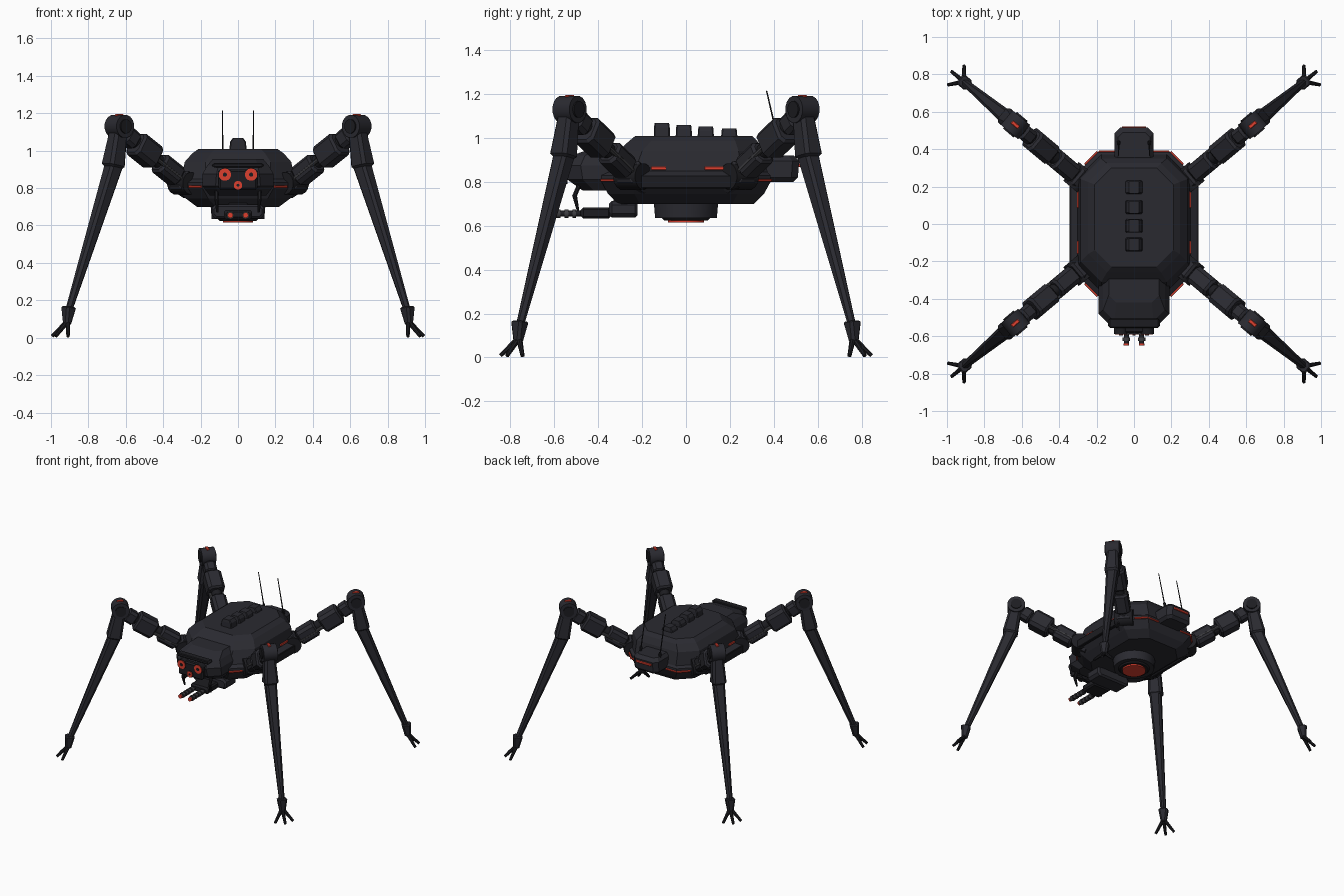
import bpy, math
from mathutils import Vector, Matrix

if "Cube" in bpy.data.objects:
    bpy.data.objects.remove(bpy.data.objects["Cube"])


def material(name, col):
    m = bpy.data.materials.new(name)
    m.diffuse_color = (*col, 1)
    m.use_nodes = True
    m.node_tree.nodes["Principled BSDF"].inputs["Base Color"].default_value = m.diffuse_color
    return m


BODY = material("charcoal_armour", (0.023, 0.023, 0.030))
DARK = material("black_metal", (0.012, 0.012, 0.015))
GREY = material("grey_metal", (0.05, 0.05, 0.055))
RED = material("red_glow", (0.72, 0.05, 0.028))


def make(name, verts, faces, mat):
    me = bpy.data.meshes.new(name)
    me.from_pydata(verts, [], faces)
    me.materials.append(mat)
    ob = bpy.data.objects.new(name, me)
    bpy.context.collection.objects.link(ob)
    return ob


def skin(name, rings, mat, M=Matrix()):
    """Bridge equal rings of points and cap both ends."""
    n = len(rings[0])
    faces = [tuple(range(n))[::-1]]
    for k in range(len(rings) - 1):
        for i in range(n):
            j = (i + 1) % n
            faces.append((k * n + i, k * n + j, (k + 1) * n + j, (k + 1) * n + i))
    faces.append(tuple((len(rings) - 1) * n + i for i in range(n)))
    return make(name, [M @ Vector(p) for r in rings for p in r], faces, mat)


def octagon(z, hx, y0, y1, c):
    """Rectangle with chamfered corners at height z."""
    return [(hx - c, y0, z), (hx, y0 + c, z), (hx, y1 - c, z), (hx - c, y1, z),
            (c - hx, y1, z), (-hx, y1 - c, z), (-hx, y0 + c, z), (c - hx, y0, z)]


def loft(name, sections, mat, M=Matrix()):
    return skin(name, [octagon(*s) for s in sections], mat, M)


def along(a, b):
    a, b = Vector(a), Vector(b)
    q = (b - a).to_track_quat('Z', 'Y')
    return Matrix.Translation(a) @ q.to_matrix().to_4x4(), (b - a).length


def block(name, a, b, w, h, mat, c=0.012, w2=None, h2=None, e=0.012):
    """Chamfered block from a to b, with half width w and half height h."""
    M, L = along(a, b)
    w2, h2 = w2 or w, h2 or h
    sec = [(0, w - e, e - h, h - e, c * .8), (e, w, -h, h, c),
           (L - e, w2, -h2, h2, c), (L, w2 - e, e - h2, h2 - e, c * .8)]
    return loft(name, sec, mat, M)


def rod(name, a, b, r, mat, r2=None, n=16):
    M, L = along(a, b)
    r2 = r if r2 is None else r2
    ring = lambda q, z: [(q * math.cos(math.tau * (i + .5) / n),
                          q * math.sin(math.tau * (i + .5) / n), z) for i in range(n)]
    ob = skin(name, [ring(r, 0), ring(r2, L)], mat, M)
    if n > 10:
        bpy.context.view_layer.objects.active = ob
        ob.select_set(True)
        bpy.ops.object.shade_smooth_by_angle(angle=math.radians(40))
        ob.select_set(False)
    return ob


# Hull: tapered belly, side skirt and upper shell
loft("lower_hull", [(0.70, .22, -.31, .31, .10), (0.745, .28, -.355, .355, .12),
                    (0.80, .335, -.385, .385, .145), (0.83, .335, -.385, .385, .145),
                    (0.85, .30, -.36, .365, .13)], BODY)
loft("upper_shell", [(0.83, .305, -.37, .375, .13), (0.94, .285, -.31, .35, .11),
                     (0.985, .245, -.26, .325, .10), (1.01, .21, -.23, .30, .09)], BODY)
for s in (-1, 1):
    block("side_rail", (s * .333, -.22, .80), (s * .333, .25, .80), .012, .03, DARK, .004)
    # glowing slots on the shell sides
    for y0, y1 in ((-.16, -.09), (.085, .21)):
        block("side_light", (s * .301, y0, .862), (s * .301, y1, .862), .005, .007, RED, .002, e=.002)
    # glowing strips on the corner chamfers
    for t in (-1, 1):
        block("corner_light", (s * .195, t * .387, .807), (s * .262, t * .318, .807),
              .006, .006, RED, .002, e=.002)
    block("rear_edge_light", (s * .10, .386, .807), (s * .19, .386, .807), .006, .006, RED, .002, e=.002)

# Spine vents, stepping down toward the rear
for y, top in ((-.11, 1.068), (-.01, 1.06), (.09, 1.052), (.197, 1.043)):
    loft("spine_vent", [(1.0, .047, y - .037, y + .037, .006), (top - .02, .042, y - .036, y + .036, .006),
                        (top, .027, y - .033, y + .033, .005)], BODY)

# Rear pack with light and antennas
loft("rear_pack", [(.80, .085, .30, .49, .02), (.82, .105, .30, .51, .03),
                   (.895, .105, .30, .515, .03), (.92, .085, .30, .49, .025)], BODY)
block("rear_light", (-.065, .516, .875), (.065, .516, .875), .006, .008, RED, .002, e=.002)
for s in (-1, 1):
    rod("antenna", (s * .082, .44, .90), (s * .082, .367, 1.215), .0045, DARK, .003, 6)
    rod("antenna_base", (s * .082, .438, .91), (s * .082, .43, .945), .01, DARK, n=8)

# Head with sensor plate, brow and eyes
loft("head", [(.76, .15, -.47, -.22, .05), (.81, .19, -.54, -.22, .07), (.875, .19, -.555, -.22, .075),
              (.92, .165, -.52, -.22, .06), (.955, .135, -.42, -.22, .04)], BODY)
block("sensor_plate", (-.105, -.562, .845), (.105, -.562, .845), .022, .055, DARK, .01)
block("brow", (-.14, -.53, .922), (.14, -.53, .922), .025, .012, DARK, .005)
for x, z, r in ((-.07, .872, .033), (.07, .872, .033), (0, .815, .023)):
    rod("eye_rim", (x, -.54, z), (x, -.588, z), r * 1.12, DARK)
    rod("eye", (x, -.58, z), (x, -.592, z), r, RED)
    rod("pupil", (x, -.588, z), (x, -.595, z), r * .33, DARK)

# Jaw prongs
for s in (-1, 1):
    rod("jaw_upper", (s * .115, -.485, .79), (s * .115, -.508, .735), .011, DARK, n=8)
    rod("jaw_lower", (s * .115, -.508, .74), (s * .11, -.492, .67), .011, DARK, .006, 8)

# Chin gun
block("gun_mount", (0, -.22, .675), (0, -.35, .675), .14, .038, BODY, .018)
block("gun_neck", (0, -.28, .70), (0, -.28, .78), .06, .05, DARK)
block("gun_housing", (0, -.34, .658), (0, -.48, .658), .075, .025, DARK, .01)
for s in (-1, 1):
    x = s * .041
    rod("gun_barrel", (x, -.47, .655), (x, -.645, .655), .014, DARK)
    for k in range(4):
        y = -.50 - .036 * k
        rod("barrel_ring", (x, y, .655), (x, y - .018, .655), .02, GREY)
    rod("muzzle_light", (x, -.64, .655), (x, -.649, .655), .015, RED)

# Belly turret
rod("belly_turret", (0, 0, .71), (0, 0, .635), .148, BODY, .142, 24)
rod("belly_rim", (0, 0, .64), (0, 0, .625), .115, DARK, .10, 24)
rod("belly_light", (0, 0, .63), (0, 0, .615), .082, RED, n=24)

# Four legs, each in a vertical plane through the centre
ANG = math.radians(39.9)
for sx in (-1, 1):
    for sy in (-1, 1):
        u = Vector((sx * math.cos(ANG), sy * math.sin(ANG), 0))
        side = Vector((-u.y, u.x, 0))
        P = lambda r, z, o=0: u * r + side * o + Vector((0, 0, z))
        # hip and thigh
        rod("hip_joint", P(.38, .825, -.065), P(.38, .825, .065), .06, DARK)
        block("hip_block", P(.31, .79), P(.42, .85), .062, .055, BODY, .02)
        rod("thigh_core", P(.38, .83), P(.82, 1.115), .036, DARK, n=12)
        block("thigh_inner", P(.425, .86), P(.55, .937), .052, .055, BODY, .02)
        block("thigh_outer", P(.585, .96), P(.715, 1.04), .060, .066, BODY, .022)
        block("thigh_collar", P(.72, 1.045), P(.785, 1.09), .042, .048, BODY, .018)
        for o in (-1, 1):
            rod("thigh_piston", P(.42, .845, o * .042), P(.62, .968, o * .042), .012, GREY, n=8)
        # knee
        rod("knee", P(.827, 1.13, -.05), P(.827, 1.13, .05), .062, BODY)
        rod("knee_cap", P(.827, 1.13, -.058), P(.827, 1.13, .058), .038, DARK)
        block("knee_light", P(.803, 1.189), P(.851, 1.189), .010, .006, RED, .003, e=.003)
        # shin
        block("shin_guard", P(.832, 1.11), P(.872, .91), .04, .042, BODY, .016, .05, .052)
        block("shin", P(.86, .935), P(1.178, .15), .040, .042, BODY, .014, .019, .02, .004)
        # ankle and toes
        block("ankle", P(1.18, .165), P(1.192, .07), .033, .033, BODY, .012, .021, .021, .006)
        foot = P(1.186, .085)
        for a in (-51, 0, 51):
            d = Matrix.Rotation(math.radians(a), 3, 'Z') @ u
            rod("toe", foot + d * .005, foot + d * .085 + Vector((0, 0, -.077)), .014, DARK, .0095, 8)
